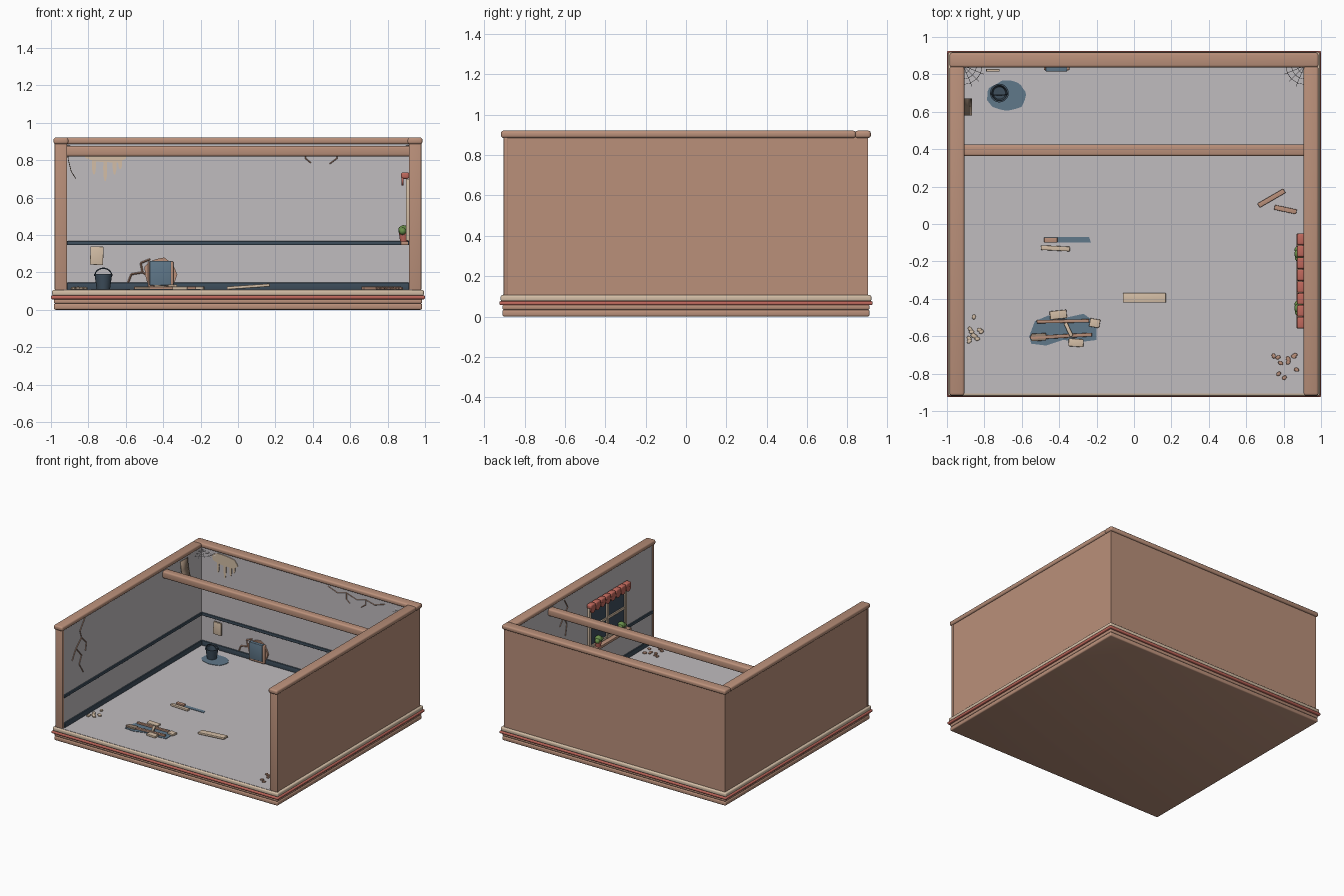
import bpy, bmesh, math, random
from mathutils import Matrix, Vector

random.seed(4)
if "Cube" in bpy.data.objects:
    bpy.data.objects.remove(bpy.data.objects["Cube"])


def material(name, rgb):
    lin = [((c / 255 + 0.055) / 1.055) ** 2.4 for c in rgb] + [1]
    m = bpy.data.materials.new(name)
    m.use_nodes = True
    m.diffuse_color = lin
    m.node_tree.nodes["Principled BSDF"].inputs["Base Color"].default_value = lin
    return m


TAN = material("warm tan", (186, 144, 122))
GREY = material("plaster grey", (192, 188, 191))
BLUE = material("slate blue", (96, 120, 138))
DARK = material("dark slate", (62, 78, 92))
RED = material("brick red", (192, 104, 92))
CREAM = material("cream", (212, 190, 166))
GREEN = material("leaf green", (104, 142, 74))
PAPER = material("aged paper", (150, 130, 112))
parts = []


def finish(name, bm, *mats):
    bmesh.ops.recalc_face_normals(bm, faces=bm.faces[:])
    me = bpy.data.meshes.new(name)
    bm.to_mesh(me)
    bm.free()
    for m in mats:
        me.materials.append(m)
    ob = bpy.data.objects.new(name, me)
    bpy.context.scene.collection.objects.link(ob)
    parts.append(ob)
    return ob


def box(name, lo, hi, mat, bevel=0, turn=0, tilt=0):
    lo, hi = Vector(lo), Vector(hi)
    bm = bmesh.new()
    bmesh.ops.create_cube(bm, size=1, matrix=Matrix.Diagonal((*(hi - lo), 1)))
    if bevel:
        bmesh.ops.bevel(bm, geom=bm.edges[:], offset=bevel, segments=3, profile=0.5, affect='EDGES')
    ob = finish(name, bm, mat)
    ob.location = (lo + hi) / 2
    ob.rotation_euler = (0, math.radians(tilt), math.radians(turn))
    return ob


# Surface maps: (u, v, height above surface) to room position
WX, WY, FZ = 0.918, 0.852, 0.108
floor = lambda u, v, d: (u, v, FZ + d)
back = lambda u, v, d: (u, WY - d, v)
left = lambda u, v, d: (WX - d, u, v)
right = lambda u, v, d: (d - WX, u, v)


def plate(name, pts, surface, mat, depth=0.005):
    bm = bmesh.new()
    low = [bm.verts.new(surface(u, v, -0.002)) for u, v in pts]
    top = [bm.verts.new(surface(u, v, depth)) for u, v in pts]
    bm.faces.new(low)
    bm.faces.new(top)
    for i in range(len(pts)):
        j = (i + 1) % len(pts)
        bm.faces.new((low[i], low[j], top[j], top[i]))
    return finish(name, bm, mat)


def blob(cu, cv, ru, rv, n=20, jitter=0.0):
    out = []
    for i in range(n):
        a, k = math.tau * i / n, 1 + random.uniform(-jitter, jitter)
        out.append((cu + ru * k * math.cos(a), cv + rv * k * math.sin(a)))
    return out


def strands(name, paths, r, mat, sides=4):
    bm = bmesh.new()
    for path in paths:
        for a, b in zip(path, path[1:]):
            a, b = Vector(a), Vector(b)
            rot = (b - a).to_track_quat('Z', 'Y').to_matrix().to_4x4()
            bmesh.ops.create_cone(bm, cap_ends=True, segments=sides, radius1=r, radius2=r,
                                  depth=(b - a).length, matrix=Matrix.Translation((a + b) / 2) @ rot)
    return finish(name, bm, mat)


def crack(name, surface, paths, r=0.004):
    strands(name, [[surface(u, v, 0) for u, v in p] for p in paths], r, TAN)


# Stepped base and floor
for name, hx, hy, z0, z1, mat, bev in (
        ("base_lower_step", 0.985, 0.910, 0, 0.033, TAN, 0.009),
        ("base_upper_step", 0.985, 0.910, 0.033, 0.058, TAN, 0.008),
        ("base_red_band", 1.0, 0.925, 0.056, 0.076, RED, 0.007),
        ("base_cream_rim", 0.994, 0.919, 0.075, 0.106, CREAM, 0.009)):
    box(name, (-hx, -hy, z0), (hx, hy, z1), mat, bev)
box("floor", (-0.93, -0.906, 0.1), (0.93, 0.87, FZ), GREY)

# Walls: grey on the room side, tan elsewhere
for name, lo, hi, inward in (
        ("left_wall", (WX, -0.886, 0.1), (0.975, 0.9, 0.89), (-1, 0, 0)),
        ("right_wall", (-0.975, -0.886, 0.1), (-WX, 0.9, 0.89), (1, 0, 0)),
        ("back_wall", (-0.975, WY, 0.1), (0.975, 0.902, 0.89), (0, -1, 0))):
    wall = box(name, lo, hi, TAN)
    wall.data.materials.append(GREY)
    for f in wall.data.polygons:
        f.material_index = int(f.normal.dot(Vector(inward)) > 0.9)

# Front posts, side caps, skirting and chair rails on both sides
for s, side in ((1, "left"), (-1, "right")):
    def sided(name, x0, x1, y0, y1, z0, z1, mat, bev):
        xs = sorted((s * x0, s * x1))
        box(side + name, (xs[0], y0, z0), (xs[1], y1, z1), mat, bev)
    sided("_front_post", 0.913, 0.98, -0.904, -0.884, 0.104, 0.89, TAN, 0.004)
    sided("_cap", 0.907, 0.986, -0.917, 0.842, 0.885, 0.921, TAN, 0.012)
    sided("_chair_rail", 0.908, 0.925, -0.884, 0.86, 0.345, 0.367, DARK, 0.003)
    sided("_skirting", 0.908, 0.925, -0.884, 0.86, 0.106, 0.145, DARK, 0.003)
box("back_cap", (-0.986, 0.838, 0.885), (0.986, 0.916, 0.921), TAN, 0.012)
box("back_chair_rail", (-0.915, 0.841, 0.345), (0.915, 0.86, 0.367), DARK, 0.003)
box("back_skirting", (-0.915, 0.841, 0.106), (0.915, 0.86, 0.145), DARK, 0.003)
box("ceiling_beam", (-0.93, 0.363, 0.82), (0.93, 0.424, 0.876), TAN, 0.012)

# Cracks and drip stain on the walls
crack("right_wall_crack", right, [
    [(-0.62, 0.88), (-0.68, 0.8), (-0.66, 0.74), (-0.73, 0.68), (-0.66, 0.6), (-0.69, 0.54), (-0.64, 0.46)],
    [(-0.66, 0.74), (-0.6, 0.68), (-0.61, 0.62)], [(-0.73, 0.68), (-0.78, 0.6)]])
crack("left_wall_crack", left, [
    [(0.22, 0.87), (0.18, 0.8), (0.23, 0.74), (0.19, 0.67), (0.21, 0.58)], [(0.23, 0.74), (0.28, 0.68)]])
crack("back_wall_crack", back, [
    [(0.2, 0.87), (0.28, 0.84), (0.36, 0.86), (0.45, 0.83), (0.53, 0.85), (0.61, 0.83), (0.7, 0.86)],
    [(0.36, 0.86), (0.36, 0.81), (0.39, 0.785)], [(0.53, 0.85), (0.53, 0.81), (0.49, 0.78)]], 0.003)
crack("hole_crack", back, [
    [(-0.47, 0.27), (-0.52, 0.25), (-0.51, 0.2), (-0.57, 0.19), (-0.59, 0.14)],
    [(-0.51, 0.2), (-0.48, 0.18)]], 0.005)
plate("drip_stain", blob(-0.71, 0.83, 0.115, 0.045, 18, 0.12), back, CREAM)
for x, bottom in ((-0.77, 0.72), (-0.71, 0.685), (-0.66, 0.72), (-0.63, 0.75)):
    plate("stain_drip", blob(x, (bottom + 0.83) / 2, 0.011, (0.83 - bottom) / 2, 10), back, CREAM, 0.004)

# Cobwebs in the back corners
for s in (1, -1):
    def web(k, r):
        a = math.radians(22.5 * k)
        return (s * (0.912 - r * math.cos(a)), 0.846 - r * math.sin(a), 0.88 - r * 0.25)
    spokes = [[web(k, 0), web(k, 0.12)] for k in range(5)]
    rings = [[web(k, r) for k in range(5)] for r in (0.04, 0.07, 0.1)]
    strands("cobweb", spokes + rings, 0.0014, GREY, 3)

# Peeling paper on the side wall, notice and broken hole on the back wall
bm = bmesh.new()
rows = [[bm.verts.new((x + 0.001, y, z)) for y in (0.58, 0.67)]
        for x, z in ((-0.917, 0.87), (-0.91, 0.8), (-0.895, 0.74), (-0.87, 0.7))]
for p, q in zip(rows, rows[1:]):
    bm.faces.new((p[0], p[1], q[1], q[0]))
finish("peeling_paper", bm, PAPER).modifiers.new("thickness", 'SOLIDIFY').thickness = 0.004
box("wall_notice", (-0.79, 0.815, 0.24), (-0.72, 0.828, 0.338), CREAM, 0.002, tilt=2)
plate("hole_broken_edge", blob(-0.415, 0.187, 0.088, 0.09, 14, 0.1), back, TAN, 0.014)
box("hole_panel_frame", (-0.482, 0.822, 0.112), (-0.345, 0.85, 0.258), TAN, 0.006)
box("hole_panel", (-0.472, 0.815, 0.13), (-0.358, 0.845, 0.262), BLUE, 0.004)

# Window with frame, awning, sill and potted plants
W0, W1 = -0.53, -0.08
box("window_pane", (0.91, W0, 0.38), (0.92, W1, 0.7), DARK)
for y in (W0, (W0 + W1) / 2, W1):
    box("window_upright", (0.898, y - 0.012, 0.37), (0.92, y + 0.012, 0.7), CREAM, 0.003)
for z in (0.38, 0.53, 0.69):
    box("window_crossbar", (0.9, W0, z - 0.01), (0.92, W1, z + 0.01), CREAM, 0.003)
box("window_sill", (0.87, W0 - 0.03, 0.345), (0.92, W1 + 0.03, 0.366), TAN, 0.004)
N, A0, A1 = 8, -0.56, -0.05
step = (A1 - A0) / N
for i in range(N):
    y = A0 + step * (i + 0.5)
    box("awning_strip", (0.872, y - step * 0.48, 0.7), (0.915, y + step * 0.48, 0.735), RED, 0.01)
    bm = bmesh.new()
    bmesh.ops.create_cone(bm, cap_ends=True, segments=16, radius1=step * 0.48, radius2=step * 0.48, depth=0.01,
                          matrix=Matrix.Translation((0.88, y, 0.695)) @ Matrix.Rotation(math.pi / 2, 4, 'Y'))
    finish("awning_scallop", bm, RED)
for y in (-0.16, -0.45):
    bm = bmesh.new()
    bmesh.ops.create_cone(bm, cap_ends=True, segments=16, radius1=0.019, radius2=0.026, depth=0.045,
                          matrix=Matrix.Translation((0.886, y, 0.388)))
    finish("flower_pot", bm, RED)
    bm = bmesh.new()
    for dx, dy, dz, r in ((0, 0, 0.425, 0.028), (-0.006, 0.022, 0.418, 0.02), (-0.004, -0.022, 0.42, 0.02)):
        bmesh.ops.create_icosphere(bm, subdivisions=2, radius=r, matrix=Matrix.Translation((0.884 + dx, y + dy, dz)))
    finish("pot_plant", bm, GREEN)

# Bucket in a puddle
BX, BY = -0.72, 0.7
plate("puddle", blob(-0.68, 0.685, 0.105, 0.08, 24, 0.05), floor, BLUE, 0.003)
bm = bmesh.new()
prev = None
for r, z in ((0.001, 0.112), (0.036, 0.112), (0.046, 0.182), (0.05, 0.182), (0.05, 0.19), (0.041, 0.19), (0.033, 0.125), (0.001, 0.125)):
    ring = [bm.verts.new((BX + r * math.cos(math.tau * i / 20), BY + r * math.sin(math.tau * i / 20), z)) for i in range(20)]
    for i in range(20 if prev else 0):
        bm.faces.new((prev[i - 1], prev[i], ring[i], ring[i - 1]))
    prev = ring
finish("bucket", bm, DARK)
arc = [(BX + 0.046 * math.cos(math.pi * i / 12), BY - 0.012 * math.sin(math.pi * i / 12),
        0.18 + 0.042 * math.sin(math.pi * i / 12)) for i in range(13)]
strands("bucket_handle", [arc], 0.0035, DARK, 6)

# Broken floor patches
plate("floor_hole", [(-0.56, -0.6), (-0.53, -0.52), (-0.46, -0.49), (-0.36, -0.5), (-0.27, -0.48), (-0.2, -0.53),
                     (-0.2, -0.62), (-0.28, -0.63), (-0.38, -0.62), (-0.47, -0.65), (-0.55, -0.64)], floor, BLUE, 0.003)
plate("floor_gap", [(-0.48, -0.1), (-0.23, -0.1), (-0.24, -0.07), (-0.48, -0.07)], floor, BLUE, 0.003)


def plank(x, y, length, width, mat, turn=0, tilt=0, lift=0, height=0.016):
    z = FZ + lift
    box("loose_plank", (x - length / 2, y - width / 2, z), (x + length / 2, y + width / 2, z + height), mat, 0.003, turn, tilt)


plank(-0.445, -0.085, 0.07, 0.028, TAN)
plank(-0.42, -0.13, 0.155, 0.025, CREAM, -3)
plank(0.055, -0.395, 0.23, 0.052, CREAM, 0, -4, 0.008)
plank(0.735, 0.138, 0.16, 0.026, TAN, 30)
plank(0.81, 0.077, 0.12, 0.026, TAN, -12)
plank(-0.38, -0.52, 0.28, 0.018, TAN, 1)
plank(-0.39, -0.6, 0.33, 0.02, TAN, 3)
plank(-0.51, -0.605, 0.08, 0.04, PAPER, 3)
plank(-0.35, -0.565, 0.08, 0.02, CREAM, -65, 0, 0.012)
plank(-0.405, -0.485, 0.09, 0.045, CREAM, 6, 5, 0.006)
plank(-0.21, -0.53, 0.055, 0.045, CREAM, -10)
plank(-0.31, -0.635, 0.08, 0.042, CREAM, -4)

# Rubble piles
for name, cx, cy, rx, ry, mat in (("plaster_rubble", -0.85, -0.565, 0.035, 0.07, CREAM),
                                  ("brick_rubble", 0.805, -0.765, 0.065, 0.07, TAN)):
    bm = bmesh.new()
    for i in range(11):
        spot = Matrix.Translation((cx + random.uniform(-rx, rx), cy + random.uniform(-ry, ry), FZ + 0.006))
        spin = Matrix.Rotation(random.uniform(0, math.pi), 4, 'Z')
        bmesh.ops.create_icosphere(bm, subdivisions=1, radius=0.016, matrix=spot @ spin @ Matrix.Diagonal((1, 0.75, 0.6, 1)))
    finish(name, bm, mat)

# Smooth rounded edges, keep corners sharp
bpy.ops.object.select_all(action='DESELECT')
for ob in parts:
    ob.select_set(True)
bpy.context.view_layer.objects.active = parts[0]
bpy.ops.object.shade_smooth_by_angle(angle=math.radians(35))
